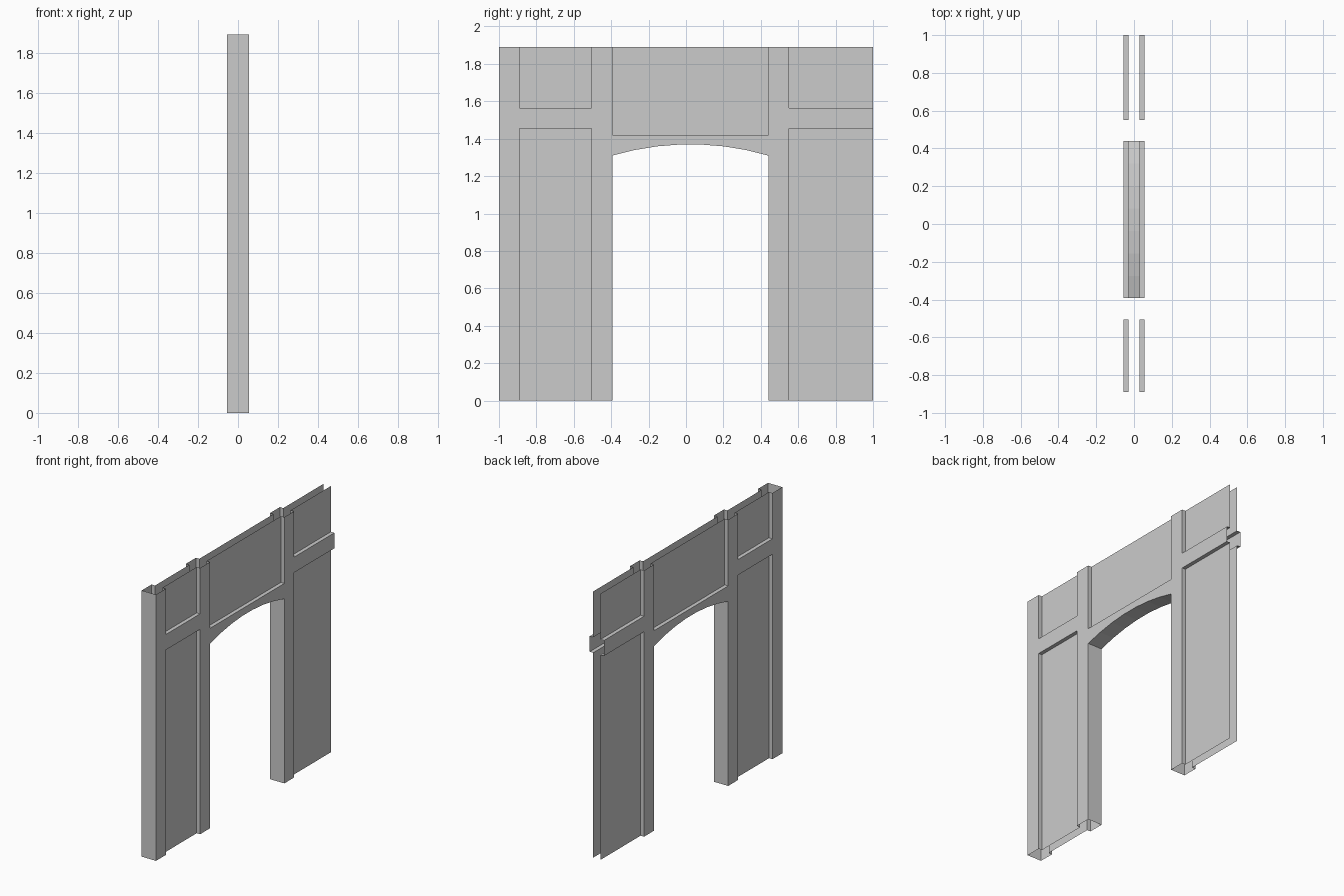
import bpy, bmesh

if "Cube" in bpy.data.objects:
    bpy.data.objects.remove(bpy.data.objects["Cube"])

X, XR = 0.056, 0.029          # frame face and recessed panel face
H = 1.89                      # wall height
Y0, Y1, Y2 = -1.0, -0.89, -0.505
A, B = -0.393, 0.44           # arch opening
Y3, Y4 = 0.55, 1.0
R0, R1 = 1.455, 1.565         # rail bottom / top
LINTEL = 1.42


def build(name, faces):
    """Half-wall part on the +x side, mirrored to -x."""
    bm = bmesh.new()
    for f in faces:
        bm.faces.new([bm.verts.new(p) for p in f])
    bmesh.ops.remove_doubles(bm, verts=bm.verts, dist=1e-5)
    me = bpy.data.meshes.new(name)
    bm.to_mesh(me)
    bm.free()
    ob = bpy.data.objects.new(name, me)
    bpy.context.collection.objects.link(ob)
    mod = ob.modifiers.new("mirror", 'MIRROR')
    mod.use_axis = (True, False, False)
    mod.merge_threshold = 1e-4


def rect(y0, y1, z0, z1, x):
    return [(x, y0, z0), (x, y1, z0), (x, y1, z1), (x, y0, z1)]


def strip(pts, x0, x1):
    return [[(x0, *p), (x0, *q), (x1, *q), (x1, *p)] for p, q in zip(pts, pts[1:])]


# Segmental arch curve
N, mid, half = 7, (A + B) / 2, (B - A) / 2
rise, spring = 0.06, 1.31
rad = (half ** 2 + rise ** 2) / (2 * rise)
arch = []
for i in range(N + 1):
    y = A + (B - A) * i / N
    arch.append((y, spring + rise - rad + (rad ** 2 - (y - mid) ** 2) ** 0.5))

# Posts and rails
build("posts", [rect(Y0, Y1, 0, H, X), rect(Y2, A, 0, H, X), rect(B, Y3, 0, H, X)])
build("rails", [rect(Y1, Y2, R0, R1, X), rect(Y3, Y4, R0, R1, X)])

# Lintel band above the arch
build("arch_band", [[(X, *p), (X, *q), (X, q[0], LINTEL), (X, p[0], LINTEL)]
                    for p, q in zip(arch, arch[1:])])

# Opening jambs with arch soffit, and the closed end of the wall
build("opening_lining", strip([(A, 0)] + arch + [(B, 0)], 0, X))
build("end_cap", strip([(Y0, H), (Y0, 0)], 0, X))

# Recessed panels, each with its reveal edges
panels = {
    "left_lower_panel": ((Y1, Y2, 0, R0), [(Y1, 0), (Y1, R0), (Y2, R0), (Y2, 0)]),
    "left_upper_panel": ((Y1, Y2, R1, H), [(Y2, H), (Y2, R1), (Y1, R1), (Y1, H)]),
    "center_panel": ((A, B, LINTEL, H), [(B, H), (B, LINTEL), (A, LINTEL), (A, H)]),
    "right_lower_panel": ((Y3, Y4, 0, R0), [(Y3, 0), (Y3, R0), (Y4, R0)]),
    "right_upper_panel": ((Y3, Y4, R1, H), [(Y4, R1), (Y3, R1), (Y3, H)]),
}
for name, (r, reveal) in panels.items():
    build(name, [rect(*r, XR)] + strip(reveal, XR, X))
